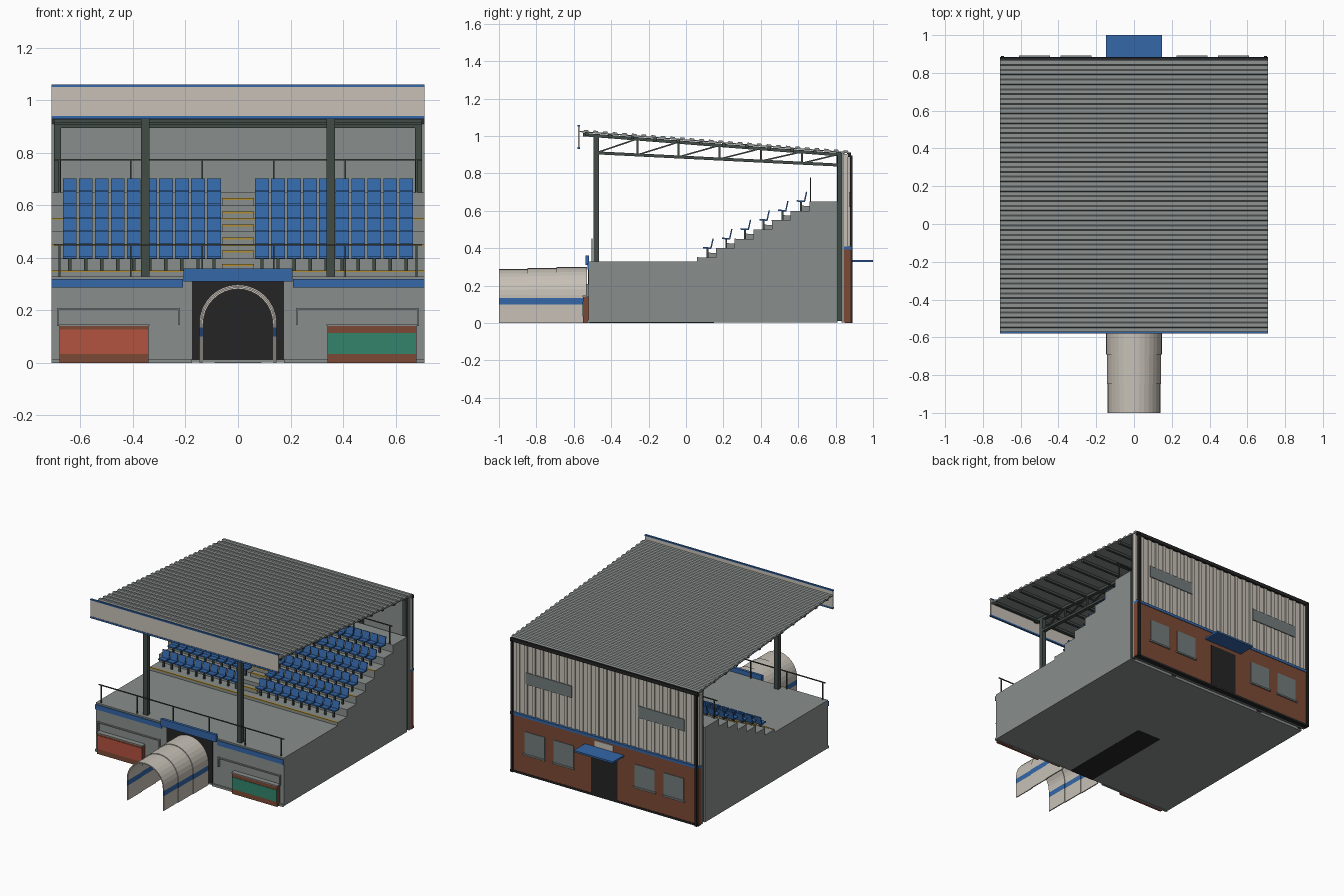
import bpy, bmesh, math
from mathutils import Vector, Matrix

if "Cube" in bpy.data.objects:
    bpy.data.objects.remove(bpy.data.objects["Cube"])


def material(name, r, g, b):
    m = bpy.data.materials.new(name)
    m.diffuse_color = (r, g, b, 1)
    m.use_nodes = True
    m.node_tree.nodes["Principled BSDF"].inputs["Base Color"].default_value = m.diffuse_color
    return m


concrete = material("concrete grey", 0.25, 0.275, 0.265)
blue = material("blue", 0.035, 0.135, 0.39)
cream = material("cream", 0.57, 0.53, 0.47)
brick = material("brick brown", 0.20, 0.068, 0.036)
black = material("black", 0.018, 0.018, 0.018)
steel = material("dark steel", 0.055, 0.072, 0.064)
red = material("red", 0.45, 0.085, 0.05)
green = material("green", 0.032, 0.23, 0.145)
yellow = material("yellow", 0.45, 0.27, 0.03)
glass = material("window grey", 0.17, 0.20, 0.20)


def finish(name, bm, *mats):
    bmesh.ops.recalc_face_normals(bm, faces=bm.faces[:])
    me = bpy.data.meshes.new(name)
    bm.to_mesh(me)
    bm.free()
    for m in mats:
        me.materials.append(m)
    ob = bpy.data.objects.new(name, me)
    bpy.context.collection.objects.link(ob)
    return ob


def boxes(name, mat, specs):
    """One object from boxes given as (x0, x1, y0, y1, z0, z1)."""
    bm = bmesh.new()
    for x0, x1, y0, y1, z0, z1 in specs:
        mx = (Matrix.Translation(((x0 + x1) / 2, (y0 + y1) / 2, (z0 + z1) / 2))
              @ Matrix.Diagonal((x1 - x0, y1 - y0, z1 - z0, 1)))
        bmesh.ops.create_cube(bm, size=1, matrix=mx)
    return finish(name, bm, mat)


def bars(name, mat, specs):
    """One object from square bars given as (start, end, x width, depth)."""
    bm = bmesh.new()
    for p, q, w, d in specs:
        p, q = Vector(p), Vector(q)
        along = (q - p).normalized()
        side = Vector((1, 0, 0)) if abs(along.x) < 0.9 else Vector((0, 1, 0))
        up = along.cross(side).normalized()
        rot = Matrix((side, up, along)).transposed().to_4x4()
        mx = (Matrix.Translation((p + q) / 2) @ rot
              @ Matrix.Diagonal((w, d, (q - p).length, 1)))
        bmesh.ops.create_cube(bm, size=1, matrix=mx)
    return finish(name, bm, mat)


def prism(name, mat, pts, x0, x1):
    """Extrude a (y, z) outline along x."""
    bm = bmesh.new()
    face = bm.faces.new([bm.verts.new((x0, y, z)) for y, z in pts])
    ext = bmesh.ops.extrude_face_region(bm, geom=[face])["geom"]
    bmesh.ops.translate(bm, vec=(x1 - x0, 0, 0),
                        verts=[v for v in ext if isinstance(v, bmesh.types.BMVert)])
    return finish(name, bm, mat)


def both(x0, x1, *rest):
    """A box and its mirror image across x = 0."""
    return [(x0, x1, *rest), (-x1, -x0, *rest)]


W = 0.71
rows = [(0.06 + 0.1 * i, 0.35 + 0.05 * i) for i in range(7)]

# Stepped concrete stand
outline = [(-0.52, 0.002), (-0.52, 0.33), (0.06, 0.33)]
for i, (y, z) in enumerate(rows):
    outline += [(y, z), (0.81 if i == 6 else y + 0.1, z)]
prism("concrete_stand", concrete, outline + [(0.81, 0.002)], -W, W)
boxes("front_plinth", concrete, both(0.175, W, -0.53, -0.515, 0, 0.015))

# Aisle half steps and yellow nosings
boxes("aisle_steps", concrete, [(-0.06, 0.06, y - 0.04, y + 0.001, z - 0.05, z - 0.025)
                                for y, z in rows[1:]])
boxes("aisle_nosings", yellow, [(-0.06, 0.06, y - 0.042, y - 0.03, z - 0.03, z - 0.022)
                                for y, z in rows[1:]])
boxes("row_nosings", yellow, [(-W, W, y - 0.002, y + 0.008, z - 0.004, z + 0.002)
                              for y, z in rows[:5:2]])

# Seats with pan, leaning back and leg
seat_parts, legs = [], []
for y, z in rows[:6]:
    for s in (-1, 1):
        for i in range(10):
            x = s * (0.092 + 0.061 * i)
            seat_parts.append(((x, y + 0.032, z + 0.053), (x, y + 0.075, z + 0.050), 0.053, 0.008))
            seat_parts.append(((x, y + 0.073, z + 0.048), (x, y + 0.085, z + 0.102), 0.053, 0.007))
            legs.append((x - 0.006, x + 0.006, y + 0.05, y + 0.06, z, z + 0.05))
bars("seats", blue, seat_parts)
boxes("seat_legs", steel, legs)

# Railings on the deck and behind the top row
for name, y, z0, z1 in (("deck_railing", -0.503, 0.33, 0.45), ("top_railing", 0.665, 0.65, 0.775)):
    posts = [(x - 0.003, x + 0.003, y - 0.003, y + 0.003, z0, z1)
             for x in (-0.68, -0.408, -0.136, 0.136, 0.408, 0.68)]
    boxes(name, steel, posts + [(-0.7, 0.7, y - 0.003, y + 0.003, z1 - 0.003, z1 + 0.003)])

# Front wall bands, sign, handrails and advertising boards
boxes("front_blue_band", blue, both(0.21, W, -0.526, -0.518, 0.287, 0.32))
boxes("entrance_sign", blue, [(-0.208, 0.208, -0.537, -0.518, 0.31, 0.36)])
boxes("wall_handrails", concrete,
      both(0.22, 0.69, -0.535, -0.527, 0.202, 0.21)
      + both(0.22, 0.227, -0.535, -0.52, 0.145, 0.21)
      + both(0.683, 0.69, -0.535, -0.52, 0.14, 0.21))
boxes("board_frames", brick, both(0.34, 0.68, -0.55, -0.52, 0, 0.14))
boxes("board_caps", concrete, both(0.337, 0.683, -0.553, -0.52, 0.14, 0.146))
boxes("left_board", red, [(-0.678, -0.342, -0.553, -0.549, 0.035, 0.128)])
boxes("right_board", green, [(0.342, 0.678, -0.553, -0.549, 0.035, 0.115)])

# Entrance
boxes("entrance_opening", black, [(-0.175, 0.175, -0.524, -0.518, 0.012, 0.312),
                                  (-0.09, 0.09, -0.52, 0.15, 0, 0.004)])

# Telescoping tunnel with a blue side stripe
for i, (y0, y1, r, top) in enumerate(((-1, -0.845, 0.136, 0.285),
                                      (-0.847, -0.69, 0.140, 0.290),
                                      (-0.692, -0.53, 0.144, 0.295))):
    zc = top - r
    prof = [(r, 0), (r, 0.1), (r, 0.135)]
    prof += [(r * math.cos(a * math.pi / 16), zc + r * math.sin(a * math.pi / 16)) for a in range(17)]
    prof += [(-r, 0.135), (-r, 0.1), (-r, 0)]
    bm = bmesh.new()
    ends = [[bm.verts.new((x, y, z)) for x, z in prof] for y in (y0, y1)]
    for k in range(len(prof) - 1):
        f = bm.faces.new((ends[0][k], ends[0][k + 1], ends[1][k + 1], ends[1][k]))
        f.material_index = 1 if 0.1 < f.calc_center_median().z < 0.135 else 0
    tunnel = finish("tunnel_section_%d" % (i + 1), bm, cream, blue)
    mod = tunnel.modifiers.new("thickness", "SOLIDIFY")
    mod.thickness = 0.007
    mod.offset = 0


def roof_z(y):
    return 1.027 - (y + 0.57) * 0.113 / 1.44


# Ribbed roof sheet
N, y0, y1 = 28, -0.57, 0.87
pitch = (y1 - y0) / N
top = []
for i in range(N):
    y = y0 + i * pitch
    for t, h in ((0, 0), (0.4, 0), (0.5, 0.008), (0.9, 0.008)):
        top.append((y + t * pitch, roof_z(y + t * pitch) + h))
top.append((y1, roof_z(y1)))
prism("roof_sheet", concrete, top + [(y1, roof_z(y1) - 0.006), (y0, roof_z(y0) - 0.006)], -W, W)
boxes("roof_purlins", steel, [(-0.7, 0.7, y - 0.009, y + 0.009, roof_z(y) - 0.022, roof_z(y) - 0.005)
                              for y in [-0.53 + 0.122 * i for i in range(12)]])

# Front fascia with blue edges
boxes("fascia", cream, [(-W, W, -0.578, -0.57, 0.94, 1.052)])
boxes("fascia_edges", blue, [(-W, W, -0.581, -0.568, 1.052, 1.06), (-W, W, -0.581, -0.568, 0.93, 0.941)])

# Columns and roof trusses
boxes("front_columns", steel, both(0.338, 0.37, -0.494, -0.466, 0.33, roof_z(-0.48) - 0.015))
boxes("back_columns", steel, both(0.338, 0.37, 0.808, 0.832, 0.01, 0.91)
      + both(0.675, 0.7, 0.811, 0.832, 0.01, 0.91))
boxes("back_beam", steel, [(-0.7, 0.7, 0.808, 0.83, 0.896, 0.912)])
truss = []
nodes = [-0.48, -0.26, -0.04, 0.18, 0.40, 0.62, 0.81]


def low(y):
    return 0.91 - (y + 0.48) * 0.065 / 1.29


for x in (-0.354, 0.354):
    truss.append(((x, -0.55, roof_z(-0.55) - 0.018), (x, 0.85, roof_z(0.85) - 0.018), 0.024, 0.018))
    truss.append(((x, -0.48, low(-0.48)), (x, 0.81, low(0.81)), 0.024, 0.016))
    for a, b in zip(nodes, nodes[1:]):
        truss.append(((x, a, low(a)), (x, b, roof_z(b) - 0.018), 0.012, 0.008))
        truss.append(((x, b, low(b)), (x, b, roof_z(b) - 0.018), 0.012, 0.010))
bars("roof_trusses", steel, truss)

# Back wall: inner skin, brick base, blue band and ribbed cladding
boxes("inner_back_wall", concrete, [(-W, W, 0.832, 0.846, 0.003, 0.912)])
boxes("brick_wall", brick, [(-W, W, 0.846, 0.88, 0.004, 0.392)])
boxes("back_blue_band", blue, [(-W, W, 0.842, 0.884, 0.392, 0.41)])
boxes("cladding", cream, [(-W, W, 0.846, 0.866, 0.41, 0.905)])
boxes("cladding_ribs", cream, [(x - 0.012, x + 0.012, 0.864, 0.873, 0.41, 0.9)
                               for x in [-0.66 + 0.06 * i for i in range(23)]])
boxes("gutter", black, [(-W, W, 0.86, 0.882, 0.888, 0.912)])
boxes("downpipes", black, both(0.688, 0.704, 0.876, 0.89, 0, 0.895))
boxes("wall_foot", black, [(-W, W, 0.85, 0.883, 0.001, 0.015)])

# Back windows, door and canopy
boxes("brick_windows", glass, both(0.23, 0.38, 0.878, 0.884, 0.15, 0.3)
      + both(0.45, 0.6, 0.878, 0.884, 0.15, 0.3))
boxes("window_sills", concrete, both(0.225, 0.39, 0.878, 0.891, 0.14, 0.15)
      + both(0.445, 0.61, 0.878, 0.891, 0.14, 0.15))
boxes("cladding_windows", glass, both(0.25, 0.6, 0.87, 0.877, 0.62, 0.7))
boxes("back_door", black, [(-0.1, 0.1, 0.878, 0.884, 0.01, 0.3)])
boxes("door_panel", cream, [(-0.07, 0.07, 0.878, 0.885, 0.34, 0.382)])
boxes("door_canopy", blue, [(-0.147, 0.147, 0.875, 1.0, 0.325, 0.337)])
